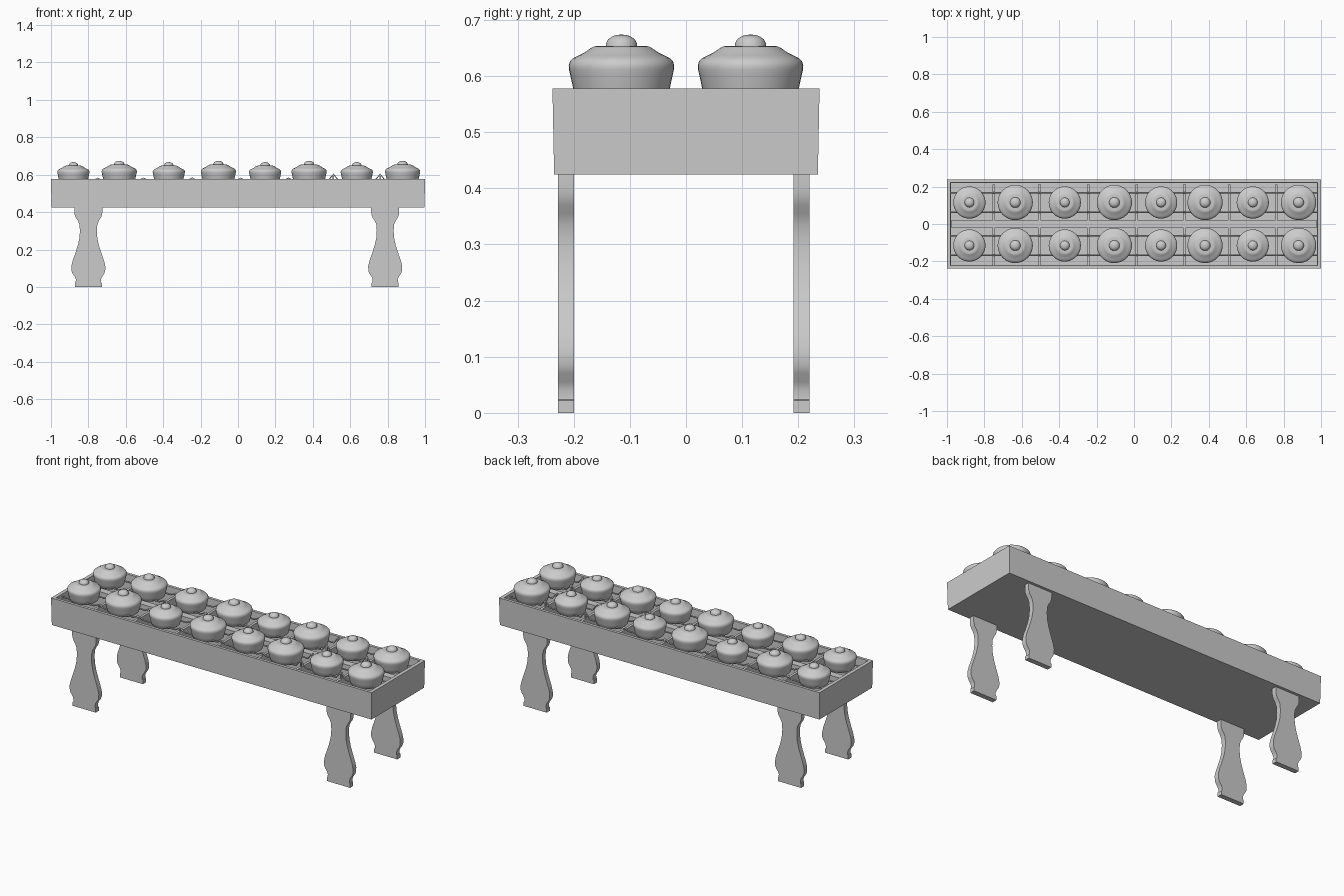
import bpy, bmesh, math

if "Cube" in bpy.data.objects:
    bpy.data.objects.remove(bpy.data.objects["Cube"])

ROWS = (-0.115, 0.115)
POT_X = (-0.88, -0.635, -0.37, -0.105, 0.145, 0.38, 0.635, 0.88)
DIV_X = (-0.75, -0.505, -0.245, 0.015, 0.27, 0.51, 0.76)
PEAKS = (0.585, 0.585, 0.586, 0.585, 0.586, 0.607, 0.607)


def finish(name, bm):
    bmesh.ops.recalc_face_normals(bm, faces=bm.faces[:])
    me = bpy.data.meshes.new(name)
    bm.to_mesh(me)
    bm.free()
    ob = bpy.data.objects.new(name, me)
    bpy.context.collection.objects.link(ob)
    return ob


def smooth(ob, angle=40):
    bpy.ops.object.select_all(action='DESELECT')
    ob.select_set(True)
    bpy.context.view_layer.objects.active = ob
    bpy.ops.object.shade_smooth_by_angle(angle=math.radians(angle))


def box(name, x0, x1, y0, y1, z0, z1):
    bm = bmesh.new()
    bmesh.ops.create_cube(bm, size=1)
    for v in bm.verts:
        v.co = (x1 if v.co.x > 0 else x0, y1 if v.co.y > 0 else y0, z1 if v.co.z > 0 else z0)
    return finish(name, bm)


# open tray: slightly flared outside, thin rim, recessed floor
def tray():
    bm = bmesh.new()
    rings = []
    for hx, hy, z in ((0.997, 0.235, 0.425), (1.0, 0.238, 0.578), (0.98, 0.222, 0.578), (0.978, 0.220, 0.445)):
        rings.append([bm.verts.new((sx * hx, sy * hy, z)) for sx, sy in ((-1, -1), (1, -1), (1, 1), (-1, 1))])
    for a, b in zip(rings, rings[1:]):
        for i in range(4):
            j = (i + 1) % 4
            bm.faces.new((a[i], a[j], b[j], b[i]))
    bm.faces.new(rings[0])
    bm.faces.new(rings[-1])
    return finish("tray", bm)


# flat board leg cut to a curved outline
def leg(name, x, y):
    half = [(0, .072), (.022, .072), (.024, .068), (.04, .067), (.055, .073), (.07, .084),
            (.085, .090), (.11, .091), (.14, .084), (.18, .070), (.22, .057), (.26, .048),
            (.30, .045), (.335, .048), (.355, .057), (.37, .067), (.385, .073), (.40, .075), (.427, .075)]
    bm = bmesh.new()
    outline = [(w, z) for z, w in half] + [(-w, z) for z, w in reversed(half)]
    face = bm.faces.new([bm.verts.new((x + w, y - 0.014, z)) for w, z in outline])
    out = bmesh.ops.extrude_face_region(bm, geom=[face])
    bmesh.ops.translate(bm, vec=(0, 0.028, 0), verts=[g for g in out['geom'] if isinstance(g, bmesh.types.BMVert)])
    smooth(finish(name, bm), 30)


# kettle gong: lathed profile with open underside
def gong(name, x, y, r, top):
    prof = [(.075, .555), (.081, .56), (.0865, .58), (.0915, .603), (.0937, .612), (.094, .619), (.092, .626),
            (.086, .632), (.076, .637), (.066, .642), (.056, .649), (.050, .6525), (.045, .6535), (.028, .6535),
            (.0272, .659), (.0235, .666), (.017, .6705), (.009, .6735)]
    n = 40
    s, dz = r / 0.094, top - 0.674
    bm = bmesh.new()
    rings = [[bm.verts.new((x + s * pr * math.cos(2 * math.pi * i / n), y + s * pr * math.sin(2 * math.pi * i / n),
                            pz + dz * max(0, (pz - .58) / .094))) for i in range(n)] for pr, pz in prof]
    for a, b in zip(rings, rings[1:]):
        for i in range(n):
            j = (i + 1) % n
            bm.faces.new((a[i], a[j], b[j], b[i]))
    tip = bm.verts.new((x, y, top))
    for i in range(n):
        bm.faces.new((rings[-1][i], rings[-1][(i + 1) % n], tip))
    smooth(finish(name, bm), 45)


# support cord that dips under gongs and peaks over dividers
def cord(name, y):
    pts = [(-0.98, .562)]
    for i, x in enumerate(DIV_X):
        pts += [(x - .03, .566), (x, PEAKS[i] - .004), (x + .03, .566)]
    pts.append((0.98, .562))
    cu = bpy.data.curves.new(name, 'CURVE')
    cu.dimensions = '3D'
    cu.bevel_depth = 0.004
    cu.bevel_resolution = 1
    sp = cu.splines.new('POLY')
    sp.points.add(len(pts) - 1)
    for p, (x, z) in zip(sp.points, pts):
        p.co = (x, y, z, 1)
    bpy.context.collection.objects.link(bpy.data.objects.new(name, cu))


tray()
box("centre_beam", -0.979, 0.979, -0.02, 0.02, 0.44, 0.57)
for side, y in (("front", -0.214), ("back", 0.206)):
    leg(side + "_left_leg", -0.80, y)
    leg(side + "_right_leg", 0.787, y)

for r, y in enumerate(ROWS):
    row = ("front", "back")[r]
    for i, x in enumerate(POT_X):
        big = i % 2 == 1 or i == 7
        gong(f"{row}_gong_{i + 1}", x, y, 0.094 if big else 0.086, 0.674 if big else 0.667)
    # dividers between gongs, with pegs under the cords
    for i, x in enumerate(DIV_X):
        box(f"{row}_divider_{i + 1}", x - .007, x + .007, y - .106, y + .096, 0.44, 0.568)
        for k in (-1, 1):
            cy = y + k * 0.052
            box(f"{row}_peg_{i + 1}_{'ab'[k > 0]}", x - .004, x + .004, cy - .005, cy + .005, .56, PEAKS[i] - .005)
    for k in (-1, 1):
        cord(f"{row}_cord_{'ab'[k > 0]}", y + k * 0.052)
